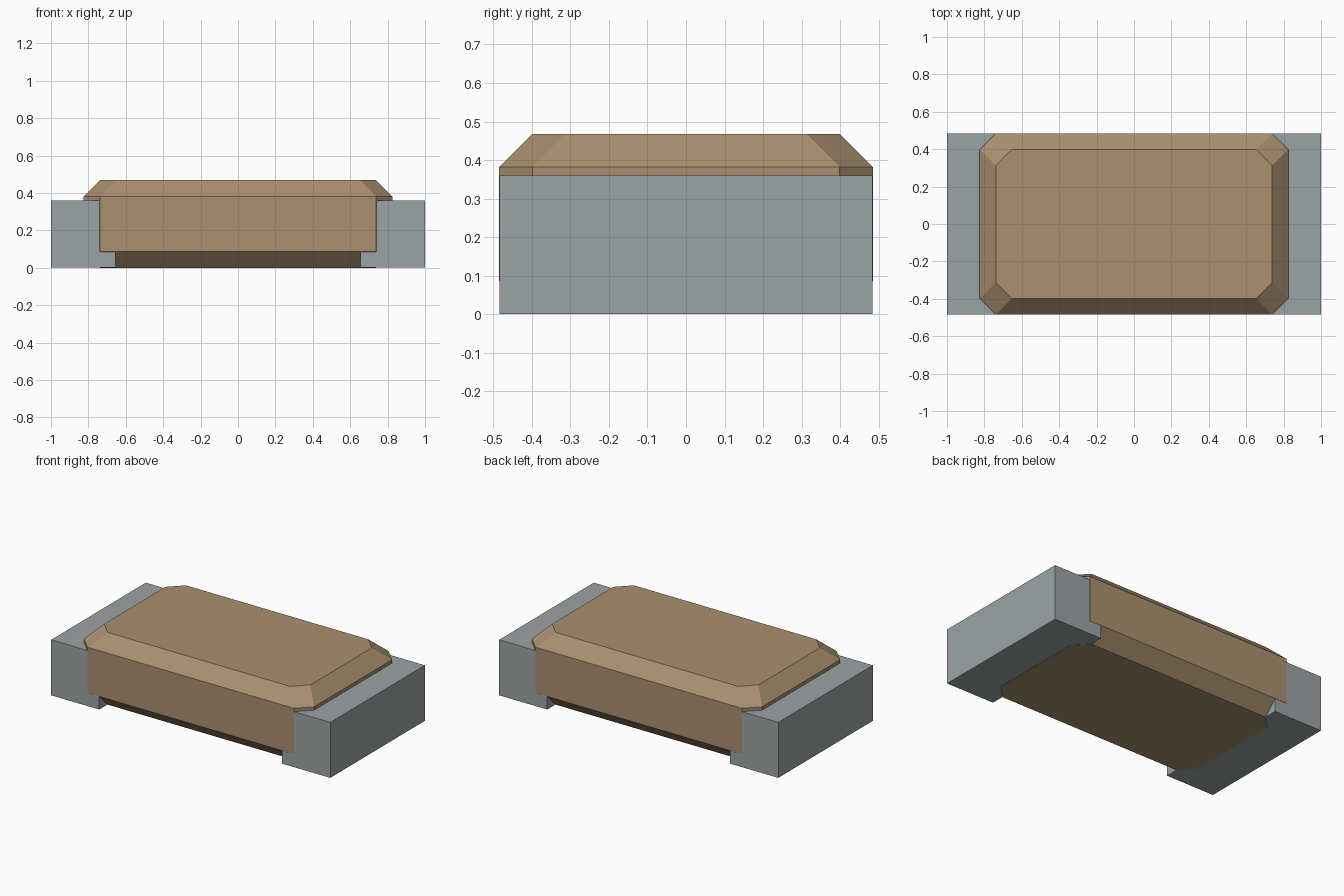
import bpy
import bmesh

if "Cube" in bpy.data.objects:
    bpy.data.objects.remove(bpy.data.objects["Cube"], do_unlink=True)


def material(name, color):
    m = bpy.data.materials.new(name)
    m.use_nodes = True
    m.diffuse_color = color
    m.node_tree.nodes["Principled BSDF"].inputs["Base Color"].default_value = color
    return m


def finish(name, bm, mat):
    bmesh.ops.recalc_face_normals(bm, faces=bm.faces)
    mesh = bpy.data.meshes.new(name)
    bm.to_mesh(mesh)
    bm.free()
    mesh.materials.append(mat)
    obj = bpy.data.objects.new(name, mesh)
    bpy.context.collection.objects.link(obj)
    return obj


brown = material("ceramic brown", (0.40, 0.28, 0.163, 1))
grey = material("terminal grey", (0.33, 0.37, 0.38, 1))

HALF_X, HALF_Y, HEIGHT, CUT = 0.825, 0.485, 0.468, 0.086


def octagon(bm, hx, hy, z):
    """Rectangle outline with its four corners cut."""
    a, b = hx - CUT, hy - CUT
    outline = [(hx, -b), (hx, b), (a, hy), (-a, hy),
               (-hx, b), (-hx, -b), (-a, -hy), (a, -hy)]
    return [bm.verts.new((x, y, z)) for x, y in outline]


# Ceramic body: chamfered block lofted through four cut-corner outlines
bm = bmesh.new()
rings = [octagon(bm, HALF_X - inset, HALF_Y - inset, z)
         for inset, z in ((CUT, 0), (0, CUT), (0, HEIGHT - CUT), (CUT, HEIGHT))]
for low, high in zip(rings, rings[1:]):
    for i in range(8):
        j = (i + 1) % 8
        bm.faces.new((low[i], low[j], high[j], high[i]))
bm.faces.new(rings[0])
bm.faces.new(rings[-1])
finish("ceramic_body", bm, brown)

# Metal end terminals, a hair inside the body faces they share
INNER, TOP, GAP = 0.655, 0.36, 0.0008
for name, side in (("left_terminal", 1), ("right_terminal", -1)):
    bm = bmesh.new()
    bmesh.ops.create_cube(bm, size=1)
    for v in bm.verts:
        v.co.x = side * (INNER if v.co.x < 0 else 1)
        v.co.y *= 2 * (HALF_Y - GAP)
        v.co.z = GAP if v.co.z < 0 else TOP
    finish(name, bm, grey)
